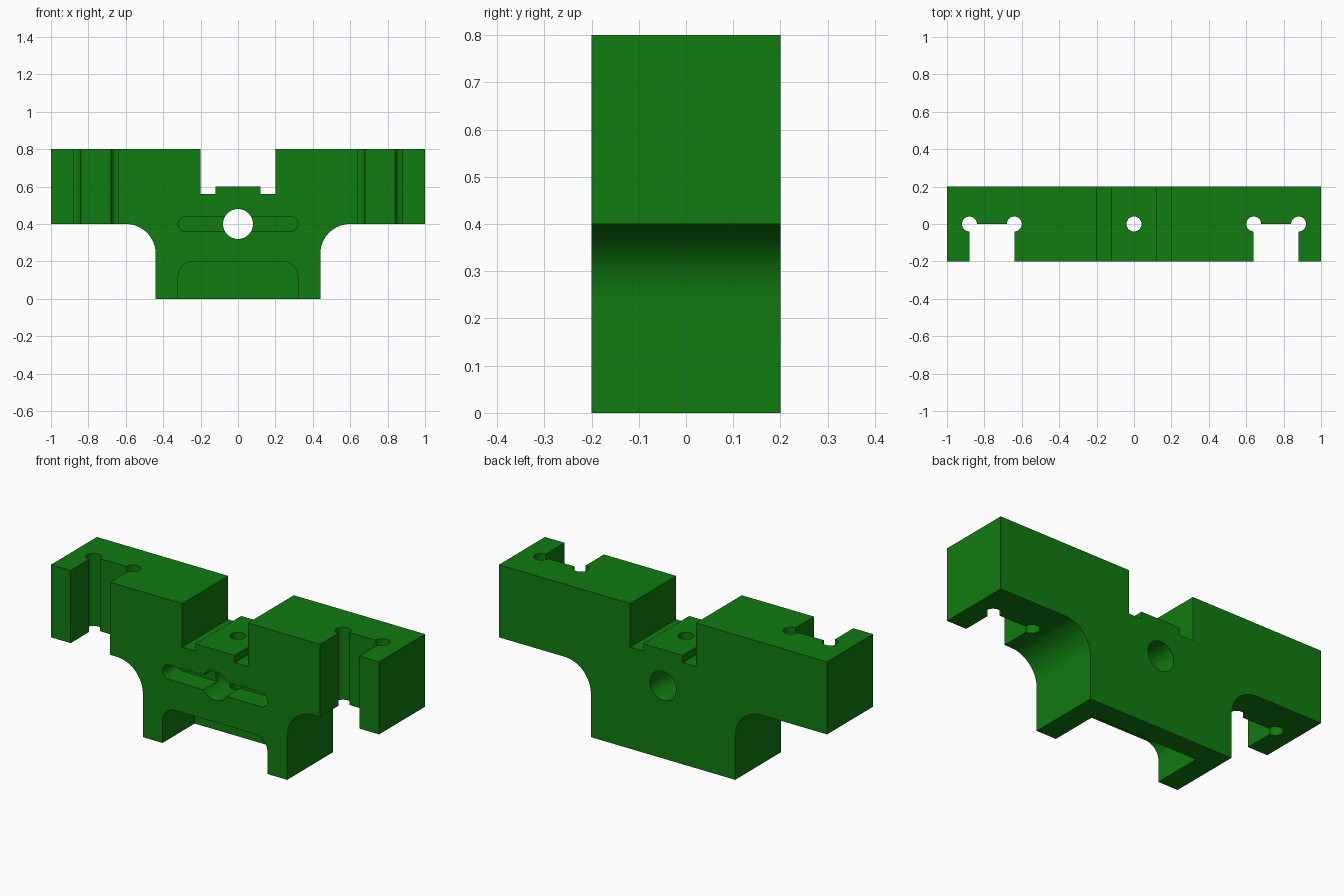
import bpy, bmesh, math
from mathutils import Vector

if "Cube" in bpy.data.objects:
    bpy.data.objects.remove(bpy.data.objects["Cube"], do_unlink=True)

green = bpy.data.materials.new("green")
green.use_nodes = True
colour = (0.005, 0.2, 0.005, 1)
green.diffuse_color = colour
green.node_tree.nodes["Principled BSDF"].inputs["Base Color"].default_value = colour


def arc(cx, cz, r, start, end, steps=12):
    """Points on an arc, angles in degrees."""
    angles = [math.radians(start + (end - start) * i / steps) for i in range(steps + 1)]
    return [(cx + r * math.cos(a), cz + r * math.sin(a)) for a in angles]


def prism(name, outline, low, high, axis="Y"):
    """Extrude an outline (x,z along Y, or x,y along Z) from low to high."""
    place = (lambda u, v: (u, low, v)) if axis == "Y" else (lambda u, v: (u, v, low))
    bm = bmesh.new()
    face = bm.faces.new([bm.verts.new(place(u, v)) for u, v in outline])
    out = bmesh.ops.extrude_face_region(bm, geom=[face])
    step = Vector((0, high - low, 0)) if axis == "Y" else Vector((0, 0, high - low))
    bmesh.ops.translate(bm, vec=step, verts=[v for v in out["geom"] if isinstance(v, bmesh.types.BMVert)])
    bmesh.ops.recalc_face_normals(bm, faces=bm.faces)
    mesh = bpy.data.meshes.new(name)
    bm.to_mesh(mesh)
    bm.free()
    mesh.materials.append(green)
    obj = bpy.data.objects.new(name, mesh)
    bpy.context.collection.objects.link(obj)
    return obj


def circle(cx, cy, r):
    return arc(cx, cy, r, 0, 360, 48)[:-1]


def rectangle(x0, x1, y0, y1):
    return [(x0, y0), (x1, y0), (x1, y1), (x0, y1)]


# Block silhouette: narrow foot, filleted wings, stepped channel on top
half = [(0.44, 0)] + arc(0.6, 0.24, 0.16, 180, 90, 16)
half += [(1, 0.4), (1, 0.8), (0.2, 0.8), (0.2, 0.56), (0.12, 0.56), (0.12, 0.6)]
body = prism("mounting_block", half + [(-x, z) for x, z in reversed(half)], -0.2, 0.2)

# Front cuts: cross bore, shallow slot, pocket open at the bottom
pocket = [(0.32, -0.1)] + arc(0.24, 0.12, 0.08, 0, 90) + arc(-0.24, 0.12, 0.08, 90, 180) + [(-0.32, -0.1)]
slot = arc(0.28, 0.4, 0.04, -90, 90) + arc(-0.28, 0.4, 0.04, 90, 270)
cutters = [
    prism("pocket_cutter", pocket, -0.3, 0.08),
    prism("slot_cutter", slot, -0.3, -0.08),
    prism("cross_bore_cutter", circle(0, 0.4, 0.08), -0.3, 0.3),
    prism("vertical_bore_cutter", circle(0, 0, 0.04), -0.1, 0.9, "Z"),
]

# Wing notches with relieved corners
for side in (-1, 1):
    x0, x1 = sorted((side * 0.64, side * 0.88))
    cutters.append(prism("notch_cutter", rectangle(x0, x1, -0.3, 0), 0.3, 0.9, "Z"))
    for x in (x0, x1):
        cutters.append(prism("corner_relief_cutter", circle(x, 0, 0.04), 0.3, 0.9, "Z"))

# Apply each cut and remove its cutter
bpy.ops.object.select_all(action="DESELECT")
bpy.context.view_layer.objects.active = body
body.select_set(True)
for cutter in cutters:
    cutter.hide_render = True
    cut = body.modifiers.new("cut", "BOOLEAN")
    cut.operation = "DIFFERENCE"
    cut.solver = "EXACT"
    cut.object = cutter
    bpy.ops.object.modifier_apply(modifier=cut.name)
    bpy.data.objects.remove(cutter, do_unlink=True)

bpy.ops.object.shade_smooth_by_angle(angle=math.radians(30))
